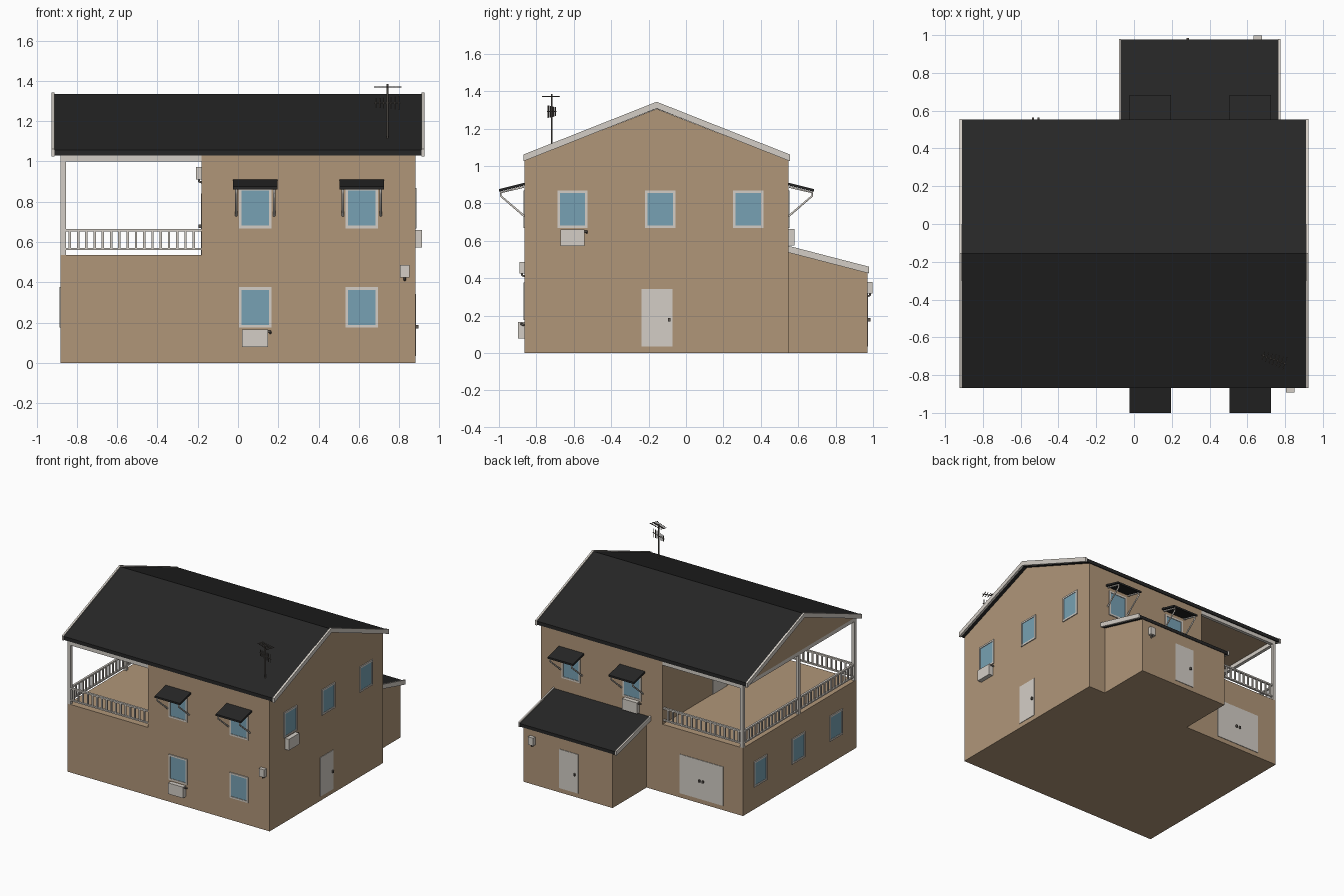
import bpy, bmesh, math
from mathutils import Vector

if "Cube" in bpy.data.objects:
    bpy.data.objects.remove(bpy.data.objects["Cube"])

def material(name, r, g, b):
    m = bpy.data.materials.new(name)
    lin = [((c / 255 + 0.055) / 1.055) ** 2.4 for c in (r, g, b)]
    m.diffuse_color = (*lin, 1)
    m.use_nodes = True
    m.node_tree.nodes["Principled BSDF"].inputs["Base Color"].default_value = m.diffuse_color
    return m

WALL = material("tan wall", 176, 150, 121)
ROOF = material("black roof", 38, 38, 38)
TRIM = material("pale trim", 212, 206, 198)
GLASS = material("blue glass", 119, 161, 179)
METAL = material("dark metal", 98, 92, 86)

# Main dimensions
F, B, RIDGE, AX = -0.863, 0.547, -0.157, 0.97     # front, back, ridge, annex back
W, BX, FLOOR, EAVE, PEAK = 0.88, -0.18, 0.535, 1.03, 1.305

def finish(name, bm, mat):
    bmesh.ops.recalc_face_normals(bm, faces=bm.faces)
    me = bpy.data.meshes.new(name)
    bm.to_mesh(me)
    bm.free()
    me.materials.append(mat)
    ob = bpy.data.objects.new(name, me)
    bpy.context.collection.objects.link(ob)
    return ob

def boxes(name, specs, mat):
    """One object from boxes given as (x0, x1, y0, y1, z0, z1)."""
    bm = bmesh.new()
    for x0, x1, y0, y1, z0, z1 in specs:
        for v in bmesh.ops.create_cube(bm, size=1)["verts"]:
            v.co = ((x0 + x1) / 2 + v.co.x * (x1 - x0), (y0 + y1) / 2 + v.co.y * (y1 - y0),
                    (z0 + z1) / 2 + v.co.z * (z1 - z0))
    return finish(name, bm, mat)

def prism(name, profile, x0, x1, mat):
    """Extrude a (y, z) profile along x."""
    bm = bmesh.new()
    f = bm.faces.new([bm.verts.new((x0, y, z)) for y, z in profile])
    ext = bmesh.ops.extrude_face_region(bm, geom=[f])["geom"]
    bmesh.ops.translate(bm, vec=(x1 - x0, 0, 0), verts=[v for v in ext if isinstance(v, bmesh.types.BMVert)])
    return finish(name, bm, mat)

def tubes(name, paths, r, mat):
    cu = bpy.data.curves.new(name, "CURVE")
    cu.dimensions, cu.bevel_depth, cu.bevel_resolution, cu.use_fill_caps = "3D", r, 1, True
    for path in paths:
        sp = cu.splines.new("POLY")
        sp.points.add(len(path) - 1)
        for p, co in zip(sp.points, path):
            p.co = (*co, 1)
    cu.materials.append(mat)
    ob = bpy.data.objects.new(name, cu)
    bpy.context.collection.objects.link(ob)
    return ob

# Wall-mounted coordinates: u along the wall, d outward, z up
WALLS = {"front": lambda u, d, z: (u, F - d, z), "back": lambda u, d, z: (u, B + d, z),
         "annex": lambda u, d, z: (u, AX + d, z), "right": lambda u, d, z: (W + d, u, z),
         "left": lambda u, d, z: (-W - d, u, z), "balcony": lambda u, d, z: (BX - d, u, z)}

def wall_boxes(name, wall, specs, mat):
    out = []
    for u0, u1, d0, d1, z0, z1 in specs:
        a, b = WALLS[wall](u0, d0, z0), WALLS[wall](u1, d1, z1)
        out.append([v for p, q in zip(a, b) for v in (min(p, q), max(p, q))])
    return boxes(name, out, mat)

def window(wall, u, z):
    w, h, t = 0.081, 0.1, 0.013
    wall_boxes(wall + "_window_frame", wall, [
        (u - w, u - w + t, 0, 0.007, z - h, z + h), (u + w - t, u + w, 0, 0.007, z - h, z + h),
        (u - w + t, u + w - t, 0, 0.007, z - h, z - h + t),
        (u - w + t, u + w - t, 0, 0.007, z + h - t, z + h)], TRIM)
    wall_boxes(wall + "_window_glass", wall, [(u - w + t, u + w - t, 0, 0.003, z - h + t, z + h - t)], GLASS)

def door(wall, u, half, z0, z1, knobs):
    wall_boxes(wall + "_door", wall, [(u - half, u + half, 0, 0.004, z0, z1)], TRIM)
    zk = (z0 + z1) / 2 - 0.01
    wall_boxes(wall + "_door_knob", wall, [(k - 0.006, k + 0.006, 0.004, 0.016, zk - 0.009, zk + 0.009)
                                           for k in knobs], METAL)

def cooler(wall, u, z0, s):
    wall_boxes(wall + "_cooling_unit", wall, [(u - 0.065, u + 0.065, 0, 0.034, z0, z0 + 0.087)], TRIM)
    P = WALLS[wall]
    tubes(wall + "_cooling_pipe", [[P(u + s * 0.06, 0.018, z0 + 0.077), P(u + s * 0.076, 0.018, z0 + 0.077),
                                    P(u + s * 0.076, 0, z0 + 0.07)]], 0.006, METAL)

def meter_box(wall, u, z0):
    wall_boxes(wall + "_meter_box", wall, [(u - 0.023, u + 0.023, 0, 0.028, z0, z0 + 0.062)], TRIM)
    P = WALLS[wall]
    tubes(wall + "_meter_pipe", [[P(u, 0.015, z0), P(u, 0.013, z0 - 0.01), P(u, 0, z0 - 0.014)]], 0.006, METAL)

def awning(wall, u):
    P = WALLS[wall]
    prism(wall + "_awning", [P(0, d, z)[1:] for d, z in
          ((0, 0.91), (0, 0.896), (0.137, 0.862), (0.137, 0.876))], u - 0.11, u + 0.11, ROOF)
    tubes(wall + "_awning_bracket", [[P(u + s, 0.005, 0.888), P(u + s, 0.128, 0.858), P(u + s, 0.128, 0.84),
                                      P(u + s, 0, 0.73)] for s in (-0.094, 0.094)], 0.006, TRIM)

# House body with the balcony cut through the upper left side
body = prism("house_walls", [(F, 0), (B, 0), (B, EAVE), (RIDGE, PEAK), (F, EAVE)], -W, W, WALL)
cutter = boxes("balcony_cutter", [(-1.2, BX, -1.2, 1.2, FLOOR, EAVE)], WALL)
cutter.hide_render = True
cutter.hide_viewport = True
mod = body.modifiers.new("balcony_cut", "BOOLEAN")
mod.operation, mod.object, mod.solver = "DIFFERENCE", cutter, "EXACT"

# Main roof and pale gable boards
def chevron(y0, y1, low, top, t):
    return [(y0, low), (RIDGE, top - t), (y1, low), (y1, low + t), (RIDGE, top), (y0, low + t)]

prism("main_roof", chevron(F - 0.004, B + 0.006, 1.03, 1.334, 0.028), -0.91, 0.91, ROOF)
for s in (-1, 1):
    prism("gable_board", chevron(F - 0.006, B + 0.009, 1.025, 1.343, 0.036), s * 0.91, s * 0.925, TRIM)

# Rear annex with a lean-to roof
prism("annex_walls", [(B, 0), (AX, 0), (AX, 0.43), (B, 0.54)], -0.04, 0.735, WALL)
prism("annex_roof", [(B, 0.54), (0.976, 0.428), (0.976, 0.453), (B, 0.565)], -0.068, 0.763, ROOF)
for x in (-0.08, 0.763):
    prism("annex_gable_board", [(B, 0.537), (0.979, 0.425), (0.979, 0.461), (B, 0.573)], x, x + 0.012, TRIM)

# Balcony posts and top beams
P = 0.025
posts = [F, RIDGE - P / 2, B - P]
boxes("balcony_post", [(-W, -W + P, y, y + P, FLOOR, 1.0) for y in posts], TRIM)
boxes("balcony_beam", [(-W, -W + P, F, B, 1.0, EAVE), (-W + P, BX, F, F + P, 1.0, EAVE),
                       (-W + P, BX, B - P, B, 1.0, EAVE)], TRIM)

# Balcony railings: two rails with evenly spaced balusters
rails, bars = [], []
for z0, z1 in ((0.56, 0.57), (0.652, 0.664)):
    for y in (F + 0.004, B - 0.02):
        rails.append((-W + P, BX, y, y + 0.016, z0, z1))
    for a, b in zip(posts, posts[1:]):
        rails.append((-W + 0.004, -W + 0.02, a + P, b, z0, z1))
for i in range(16):
    x = -W + P + (i + 0.5) * 0.041
    for y in (F + 0.007, B - 0.017):
        bars.append((x - 0.006, x + 0.006, y, y + 0.01, 0.57, 0.652))
for a, b in zip(posts, posts[1:]):
    n = 16
    for i in range(n):
        y = a + P + (i + 0.5) * (b - a - P) / n
        bars.append((-W + 0.007, -W + 0.017, y - 0.006, y + 0.006, 0.57, 0.652))
boxes("railing_rail", rails, TRIM)
boxes("railing_baluster", bars, TRIM)

# Windows, awnings and doors
for u in (0.085, 0.615):
    window("front", u, 0.276)
    for wall in ("front", "back"):
        window(wall, u, 0.768)
        awning(wall, u)
for u in (-0.607, -0.137, 0.333):
    window("right", u, 0.768)
    window("left", u, 0.276)
door("right", -0.155, 0.083, 0.035, 0.342, [-0.09])
door("annex", 0.34, 0.083, 0.035, 0.342, [0.285])
door("back", -0.52, 0.19, 0.035, 0.342, [-0.535, -0.505])
door("balcony", -0.155, 0.083, FLOOR, 0.84, [-0.09])

# Cooling units and meter boxes
cooler("front", 0.085, 0.078, 1)
cooler("right", -0.607, 0.573, 1)
cooler("back", 0.085, 0.575, -1)
meter_box("front", 0.828, 0.425)
meter_box("annex", 0.655, 0.318)
meter_box("balcony", 0.05, 0.91)

# Roof antenna: mast, flat top array and upright lower array
base = Vector((0.741, -0.718, 0))
along = Vector((math.cos(-0.34), math.sin(-0.34), 0))
across = Vector((-along.y, along.x, 0))
up = Vector((0, 0, 1))
tubes("antenna_mast", [[base + up * 1.1, base + up * 1.385]], 0.005, METAL)
rods = []
for z, direction, half in ((1.37, across, 0.034), (1.29, up, 0.034)):
    c = base + up * z
    rods.append([c - along * 0.07, c + along * 0.07])
    for i in range(7):
        p, h = c + along * (i - 3) * 0.02, half * (0.7 + 0.05 * i)
        rods.append([p - direction * h, p + direction * h])
tubes("antenna_rods", rods, 0.003, METAL)
